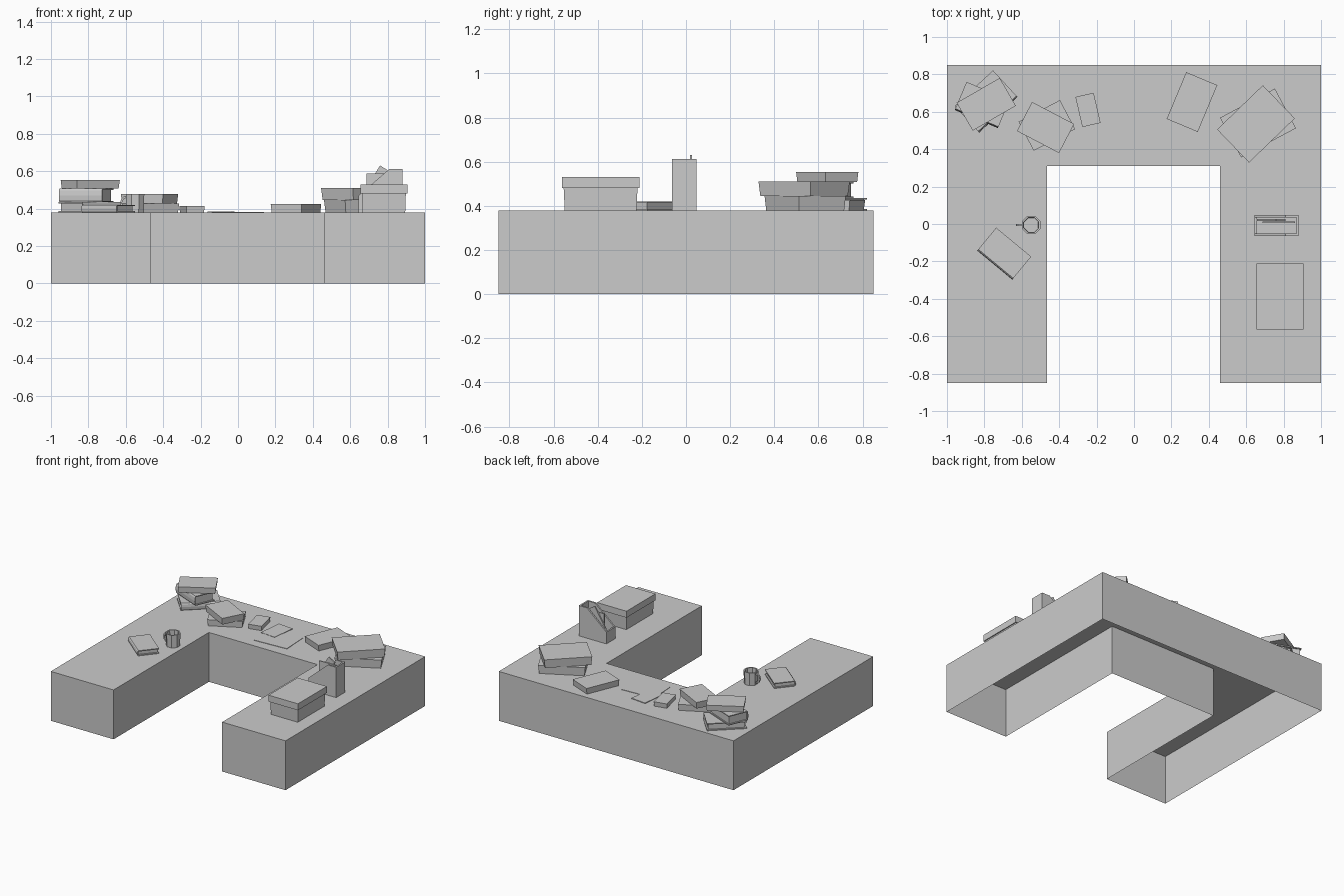
import bpy, bmesh
from math import radians, cos, sin, pi
from mathutils import Matrix

if "Cube" in bpy.data.objects:
    bpy.data.objects.remove(bpy.data.objects["Cube"])

TOP = 0.38


def finish(name, bm, mat=None):
    bmesh.ops.recalc_face_normals(bm, faces=bm.faces)
    if mat:
        bm.transform(mat)
    me = bpy.data.meshes.new(name)
    bm.to_mesh(me)
    bm.free()
    ob = bpy.data.objects.new(name, me)
    bpy.context.collection.objects.link(ob)
    return ob


def add_box(bm, x0, x1, y0, y1, z0, z1, taper=1.0):
    """Box in bm; taper scales the lower face."""
    m = Matrix.Translation(((x0 + x1) / 2, (y0 + y1) / 2, (z0 + z1) / 2)) \
        @ Matrix.Diagonal((x1 - x0, y1 - y0, z1 - z0, 1))
    vs = bmesh.ops.create_cube(bm, size=1)['verts']
    for v in vs:
        if v.co.z < 0:
            v.co.x *= taper
            v.co.y *= taper
        v.co = m @ v.co


def add_prism(bm, pts, direction):
    f = bm.faces.new([bm.verts.new(p) for p in pts])
    r = bmesh.ops.extrude_face_region(bm, geom=[f], use_keep_orig=True)
    bmesh.ops.translate(bm, vec=direction,
                        verts=[v for v in r['geom'] if isinstance(v, bmesh.types.BMVert)])


def placed(x, y, z, deg):
    return Matrix.Translation((x, y, z)) @ Matrix.Rotation(radians(deg), 4, 'Z')


def slab(name, x, y, z, l, w, h, deg, taper=0.96):
    bm = bmesh.new()
    add_box(bm, -l / 2, l / 2, -w / 2, w / 2, 0, h, taper)
    return finish(name, bm, placed(x, y, z, deg))


def cover_book(name, x, y, z, l, w, h, deg):
    """Hardback: two boards, rounded spine on the -y edge, inset pages."""
    bm = bmesh.new()
    t = 0.007
    for z0 in (0, h - t):
        add_box(bm, -l / 2, l / 2, -w / 2, w / 2, z0, z0 + t)
    add_box(bm, -l / 2 + .01, l / 2 - .01, -w / 2, w / 2 - .01, t, h - t)
    arc = [(-l / 2, -w / 2 - .008 * sin(pi * i / 4), h / 2 - h / 2 * cos(pi * i / 4))
           for i in range(5)]
    add_prism(bm, arc, (l, 0, 0))
    return finish(name, bm, placed(x, y, z, deg))


# U-shaped desk: hollow shell, open underneath
bm = bmesh.new()
u = [(-1, -.85), (-.465, -.85), (-.465, .31), (.46, .31),
     (.46, -.85), (1, -.85), (1, .85), (-1, .85)]
top = [bm.verts.new((x, y, TOP)) for x, y in u]
low = [bm.verts.new((x, y, 0)) for x, y in u]
bm.faces.new(top)
for i in range(8):
    j = (i + 1) % 8
    bm.faces.new((low[i], low[j], top[j], top[i]))
finish("desk", bm)

# Left corner stack
cover_book("corner_book_lower", -.794, .658, TOP, .28, .185, .055, 42.7)
cover_book("corner_book_middle", -.81, .64, .435, .25, .155, .073, -22.7)
slab("corner_book_top", -.79, .64, .508, .266, .172, .045, 30)

# Left back pair and small book
slab("pair_book_lower", -.466, .527, TOP, .25, .175, .048, 27.6)
slab("pair_book_upper", -.473, .516, .428, .254, .175, .05, -27.6)
slab("small_book", -.246, .61, TOP, .1, .165, .035, 13)

# Loose sheets
slab("paper_large", -.002, .495, TOP, .27, .21, .003, 3, 1)
slab("paper_small", -.09, .6, TOP, .125, .19, .005, -6, 1)

# Right books
slab("right_book", .31, .652, TOP, .18, .271, .046, -22.7)
slab("right_stack_lower", .663, .54, TOP, .332, .24, .065, 28)
slab("right_stack_upper", .652, .535, .445, .34, .246, .065, 44)

# Book on the left wing
cover_book("wing_book", -.691, -.155, TOP, .243, .15, .04, -39.6)

# Storage box with lid
slab("storage_box", .78, -.387, TOP, .235, .335, .105, 0, .97)
slab("storage_box_lid", .78, -.387, .48, .25, .352, .05, 0, 1)

# Magazine holder: sloped sides, low front, tall back, floor
bm = bmesh.new()
x0, x1, y0, y1, t = .645, .88, -.063, .048, .012
side = [(x0, TOP), (x1, TOP), (x1, .613), (.81, .613), (x0, .47)]
for y in (y0, y1 - t):
    add_prism(bm, [(x, y, z) for x, z in side], (0, t, 0))
add_box(bm, x0, x0 + t, y0 + t, y1 - t, TOP, .47)
add_box(bm, x1 - t, x1, y0 + t, y1 - t, TOP, .613)
add_box(bm, x0 + t, x1 - t, y0 + t, y1 - t, TOP, TOP + t)
finish("magazine_holder", bm)

# Magazines, one upright and one leaning
bm = bmesh.new()
add_box(bm, .687, .86, .006, .014, TOP + .012, .587)
finish("upright_magazine", bm)
bm = bmesh.new()
add_box(bm, -.03, .03, -.005, .005, -.19, 0)
finish("leaning_magazine", bm, Matrix.Translation((.785, .022, .615))
       @ Matrix.Rotation(radians(32), 4, 'Y'))

# Mug: eight-sided open cup
bm = bmesh.new()
prof = [(0, TOP), (.05, TOP), (.053, .478), (.043, .478), (.041, .39), (0, .39)]
vs = [bm.verts.new((r, 0, z)) for r, z in prof]
es = [bm.edges.new(p) for p in zip(vs, vs[1:])]
bmesh.ops.spin(bm, geom=vs + es, cent=(0, 0, 0), axis=(0, 0, 1), angle=2 * pi, steps=8)
bmesh.ops.remove_doubles(bm, verts=bm.verts, dist=1e-5)
finish("mug", bm, placed(-.55, -.005, 0, 22.5))

# Mug handle: half ring swept in the xz plane
bm = bmesh.new()
rings = []
for i in range(7):
    a = pi / 2 + pi * i / 6
    rings.append([bm.verts.new((-.598 + r * cos(a), -.005 + dy, .43 + r * 1.2 * sin(a)))
                  for r, dy in ((.022, -.006), (.032, -.006), (.032, .006), (.022, .006))])
for a, b in zip(rings, rings[1:]):
    for k in range(4):
        n = (k + 1) % 4
        bm.faces.new((a[k], a[n], b[n], b[k]))
bm.faces.new(rings[0])
bm.faces.new(rings[-1])
finish("mug_handle", bm)
